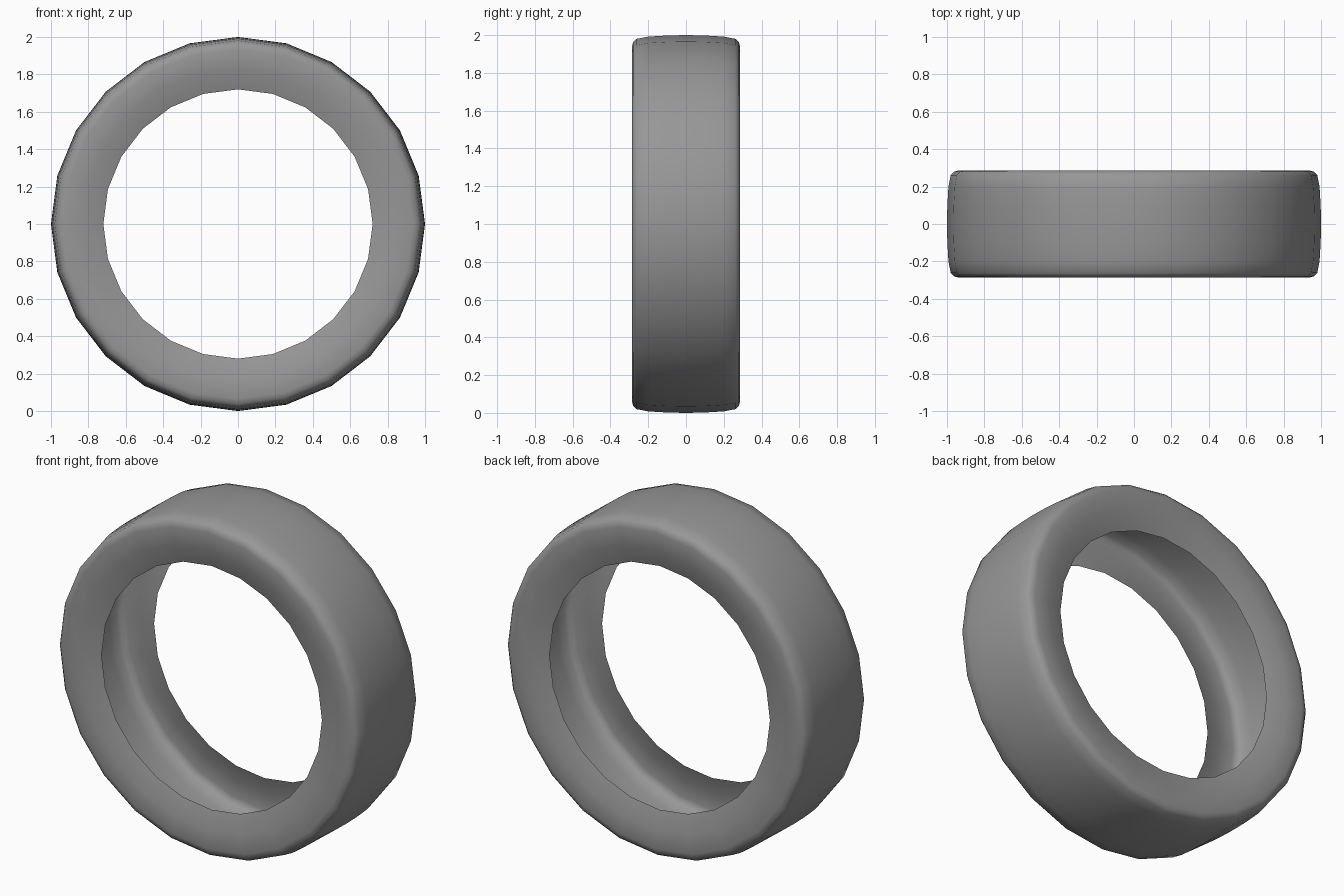
import bpy, bmesh, math

if "Cube" in bpy.data.objects:
    bpy.data.objects.remove(bpy.data.objects["Cube"])

SIDES = 24

# Half cross-section (radius, y): tread centre, shoulder, sidewall, bead lip
half = [(1.0, 0.0), (0.998, 0.10), (0.992, 0.20), (0.98, 0.262),
        (0.962, 0.28), (0.935, 0.287), (0.83, 0.28), (0.72, 0.245)]
profile = [(r, -y) for r, y in reversed(half[1:])] + half

# Revolve the open profile around the y axis: a hollow single-skin casing
bm = bmesh.new()
rings = []
for i in range(SIDES):
    a = 2 * math.pi * i / SIDES
    rings.append([bm.verts.new((r * math.sin(a), y, 1 + r * math.cos(a)))
                  for r, y in profile])
for i in range(SIDES):
    p, q = rings[i], rings[(i + 1) % SIDES]
    for j in range(len(profile) - 1):
        f = bm.faces.new((p[j], p[j + 1], q[j + 1], q[j]))
        f.smooth = True

# Make the skin face outward (tread normals point away from the axle)
bm.normal_update()
tread = max(bm.faces, key=lambda f: f.calc_center_median().z)
if tread.normal.z < 0:
    bmesh.ops.reverse_faces(bm, faces=bm.faces[:])

mesh = bpy.data.meshes.new("tyre")
bm.to_mesh(mesh)
bm.free()
tyre = bpy.data.objects.new("tyre", mesh)
bpy.context.collection.objects.link(tyre)

# Dark grey rubber
rubber = bpy.data.materials.new("rubber")
rubber.diffuse_color = (0.31, 0.31, 0.31, 1)
rubber.use_nodes = True
rubber.node_tree.nodes["Principled BSDF"].inputs["Base Color"].default_value = rubber.diffuse_color
mesh.materials.append(rubber)
